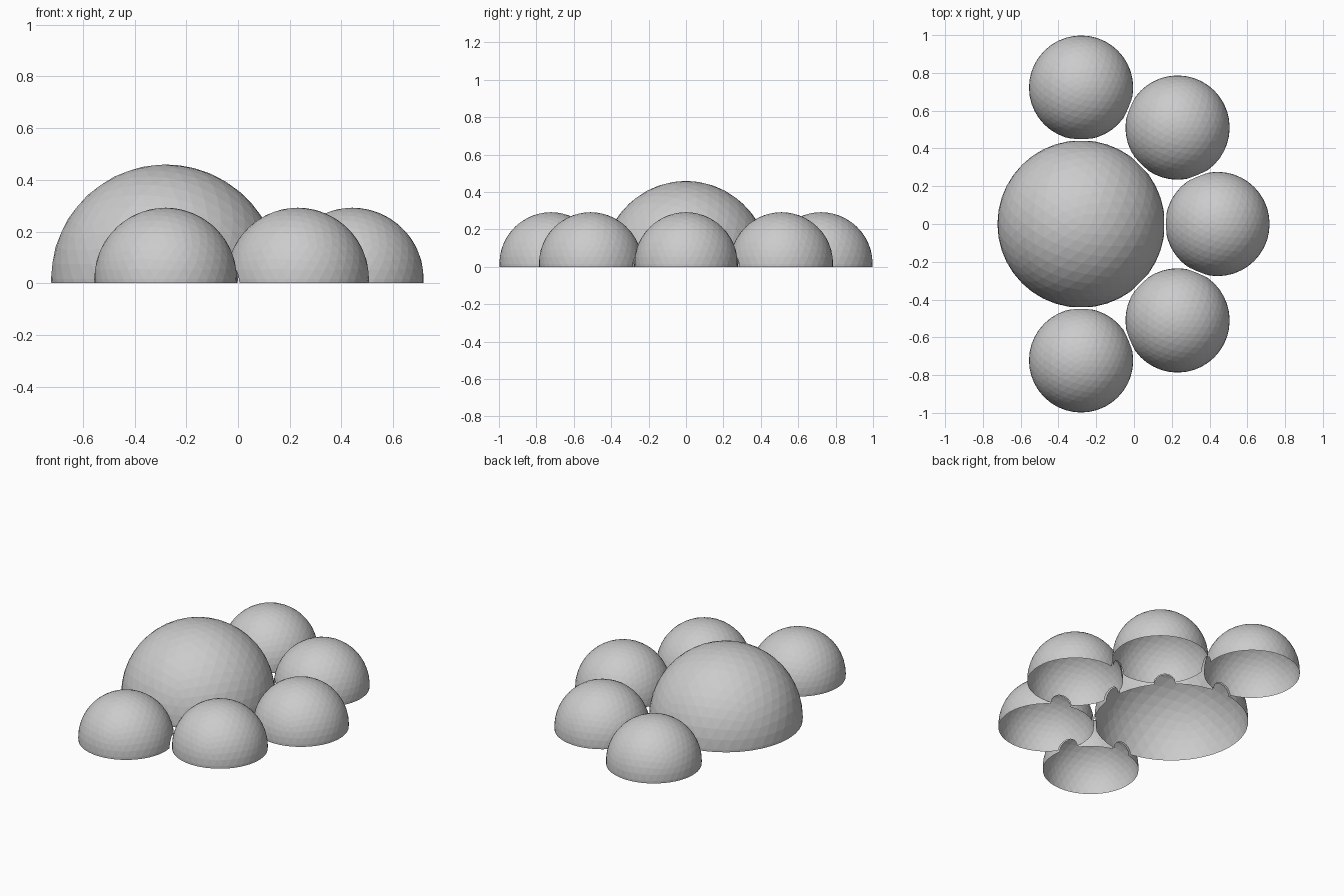
import bpy, bmesh, math
from mathutils import Vector, Matrix

if "Cube" in bpy.data.objects:
    bpy.data.objects.remove(bpy.data.objects["Cube"])

CX, RING = -0.28, 0.722
BIG, SMALL = 0.443, 0.276
SKIRT = 0.016          # sphere centres sit slightly above the ground
ARCH = 0.06            # doorway radius

# Dome layout: one hub and five satellites on a half ring
hub = Vector((CX, 0, SKIRT))
domes = [("main_dome", hub, BIG)]
for i in range(5):
    a = math.radians(-90 + 45 * i)
    p = hub + Vector((math.cos(a), math.sin(a), 0)) * RING
    domes.append((f"small_dome_{i + 1}", p, SMALL))
links = [(0, i) for i in range(1, 6)] + [(i, i + 1) for i in range(1, 5)]


def new_object(name, bm):
    mesh = bpy.data.meshes.new(name)
    bm.to_mesh(mesh)
    bm.free()
    ob = bpy.data.objects.new(name, mesh)
    bpy.context.collection.objects.link(ob)
    return ob


# Cutter cylinders, one across every contact point between two domes
bm = bmesh.new()
for a, b in links:
    pa, pb = domes[a][1], domes[b][1]
    d = (pb - pa).normalized()
    mid = ((pa + d * domes[a][2]) + (pb - d * domes[b][2])) / 2
    mid.z = 0
    rot = d.to_track_quat('Z', 'Y').to_matrix().to_4x4()
    bmesh.ops.create_cone(bm, cap_ends=True, segments=24, radius1=ARCH, radius2=ARCH,
                          depth=0.09, matrix=Matrix.Translation(mid) @ rot)
cutter = new_object("doorway_cutter", bm)
cutter.hide_render = True

# Thin geodesic shells with arched doorways
for name, pos, r in domes:
    bm = bmesh.new()
    bmesh.ops.create_icosphere(bm, subdivisions=4, radius=r, matrix=Matrix.Translation(pos))
    ob = new_object(name, bm)
    mod = ob.modifiers.new("doorways", 'BOOLEAN')
    mod.operation, mod.solver, mod.object = 'DIFFERENCE', 'EXACT', cutter
    dg = bpy.context.evaluated_depsgraph_get()
    bm = bmesh.new()
    bm.from_object(ob, dg)
    ob.modifiers.clear()
    # Drop the pocket walls left by the cutter, then open the base
    inner = [f for f in bm.faces if (f.calc_center_median() - pos).length < r * 0.98]
    bmesh.ops.delete(bm, geom=inner, context='FACES')
    bmesh.ops.bisect_plane(bm, geom=bm.verts[:] + bm.edges[:] + bm.faces[:],
                           plane_co=(0, 0, 0), plane_no=(0, 0, -1), clear_outer=True)
    bm.to_mesh(ob.data)
    bm.free()

bpy.data.objects.remove(cutter)
